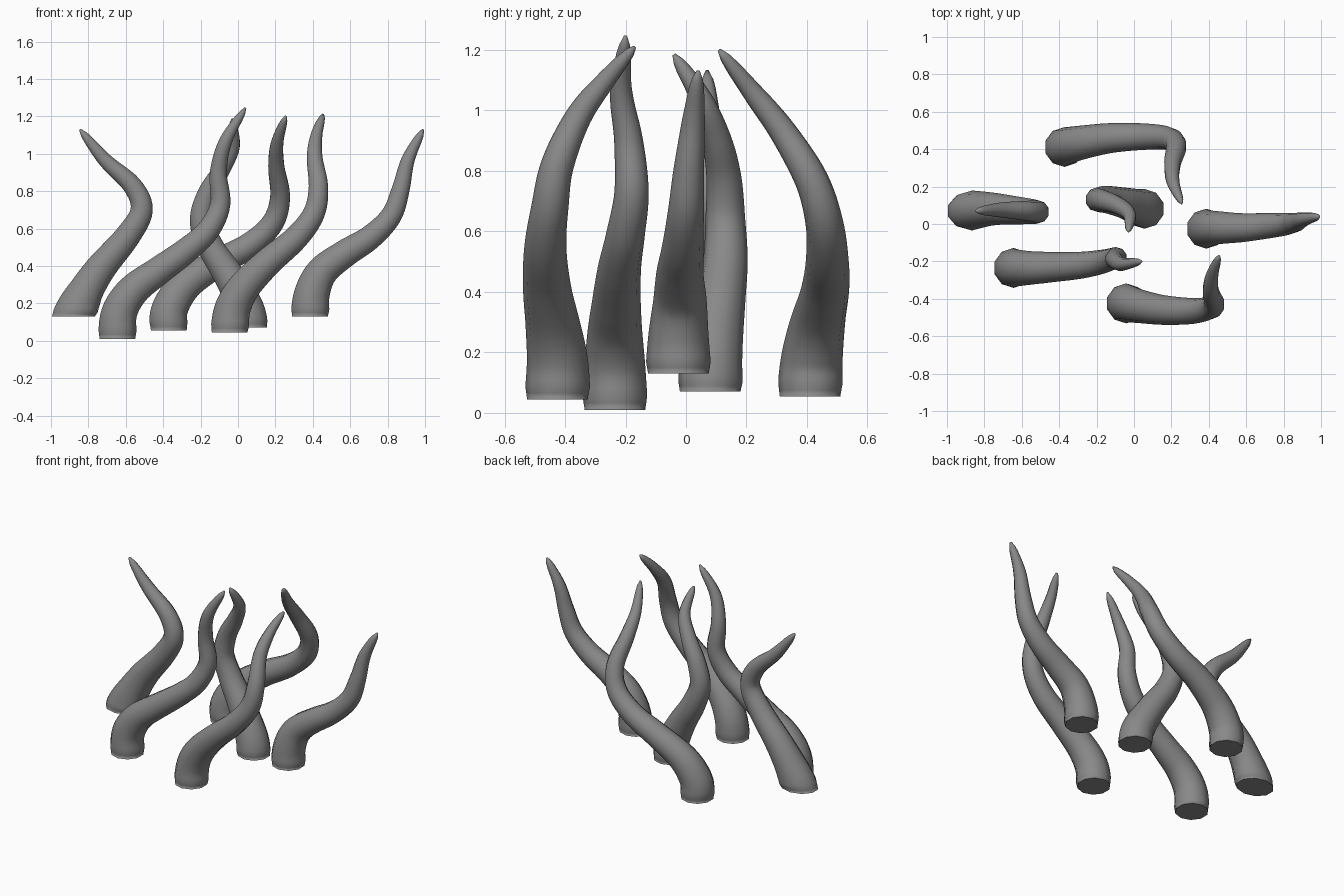
import bpy, bmesh, math
from mathutils import Vector

if "Cube" in bpy.data.objects:
    bpy.data.objects.remove(bpy.data.objects["Cube"])

SIDES, STEPS = 10, 6
# thickness along the length: (fraction, radius)
PROFILE = [(0, .1), (.03, .107), (.1, .1), (.2, .089), (.3, .08), (.5, .066),
           (.7, .052), (.85, .038), (.95, .025), (.985, .016), (1, .006)]

grey = bpy.data.materials.new("dark_grey")
grey.diffuse_color = (.25, .25, .25, 1)
grey.use_nodes = True
grey.node_tree.nodes["Principled BSDF"].inputs["Base Color"].default_value = grey.diffuse_color


def radius(t):
    for (a, ra), (b, rb) in zip(PROFILE, PROFILE[1:]):
        if t <= b:
            return ra + (rb - ra) * (t - a) / (b - a)
    return PROFILE[-1][1]


def spline(pts):
    # Catmull-Rom curve through the path points
    p = [Vector(v) for v in pts]
    p = [p[0] * 2 - p[1]] + p + [p[-1] * 2 - p[-2]]
    out = []
    for i in range(1, len(p) - 2):
        a, b, c, d = p[i - 1:i + 3]
        for k in range(STEPS):
            t = k / STEPS
            out.append((b * 2 + (c - a) * t + (a * 2 - b * 5 + c * 4 - d) * t * t
                        + (b * 3 - a - c * 3 + d) * t ** 3) / 2)
    return out + [p[-2]]


def tentacle(name, pts, foot=1.0):
    path = spline(pts)
    n = len(path)
    dist = [0]
    for a, b in zip(path, path[1:]):
        dist.append(dist[-1] + (b - a).length)
    bm = bmesh.new()
    rings = []
    up = Vector((0, 0, 1))
    for i, c in enumerate(path):
        t = dist[i] / dist[-1]
        tan = (path[min(i + 1, n - 1)] - path[max(i - 1, 0)]).normalized()
        # the foot is cut level, then the rings turn to follow the path
        tan = up.lerp(tan, min(1, t / .13)).normalized()
        v = Vector((0, 1, 0))
        v = (v - tan * v.dot(tan)).normalized()
        u = v.cross(tan)
        r = radius(t)
        wide = 1 + (foot - 1) * max(0, 1 - t / .13)
        rings.append([bm.verts.new(c + r * (u * wide * math.cos(w) + v * math.sin(w)))
                      for w in (2 * math.pi * (k + .5) / SIDES for k in range(SIDES))])
    for a, b in zip(rings, rings[1:]):
        for k in range(SIDES):
            j = (k + 1) % SIDES
            bm.faces.new((a[k], a[j], b[j], b[k]))
    # foot cap with an inner ring, and the closed tip
    cap = bm.faces.new(rings[0][::-1])
    bm.faces.new(rings[-1])
    bmesh.ops.inset_region(bm, faces=[cap], thickness=.03)
    bmesh.ops.recalc_face_normals(bm, faces=bm.faces)
    for f in bm.faces:
        f.smooth = True
    me = bpy.data.meshes.new(name)
    bm.to_mesh(me)
    bm.free()
    me.materials.append(grey)
    bpy.context.collection.objects.link(bpy.data.objects.new(name, me))


tentacle("left_tentacle", [
    (-.88, .07, .13), (-.84, .075, .22), (-.74, .08, .38), (-.59, .07, .56),
    (-.515, .065, .7), (-.565, .07, .83), (-.71, .075, .965), (-.845, .07, 1.13)], 1.2)
tentacle("front_left_tentacle", [
    (-.645, -.235, .01), (-.635, -.235, .15), (-.56, -.235, .27), (-.43, -.23, .37),
    (-.28, -.22, .48), (-.16, -.2, .59), (-.095, -.18, .73), (-.105, -.19, .9),
    (-.065, -.215, 1.07), (.04, -.2, 1.245)])
tentacle("back_tentacle", [
    (-.37, .41, .055), (-.365, .415, .17), (-.28, .435, .3), (-.12, .46, .41),
    (.06, .467, .51), (.185, .457, .63), (.225, .415, .77), (.205, .32, .93),
    (.21, .22, 1.06), (.255, .11, 1.2)])
tentacle("centre_tentacle", [
    (.06, .08, .07), (.04, .085, .18), (-.05, .11, .35), (-.145, .13, .5),
    (-.195, .13, .64), (-.165, .125, .78), (-.09, .1, .91), (-.025, .05, 1.04),
    (-.03, -.04, 1.185)])
tentacle("front_tentacle", [
    (-.045, -.425, .045), (-.03, -.425, .17), (.035, -.44, .29), (.16, -.46, .42),
    (.31, -.465, .55), (.405, -.45, .68), (.43, -.425, .82), (.41, -.355, .98),
    (.42, -.265, 1.1), (.455, -.17, 1.21)])
tentacle("right_tentacle", [
    (.385, -.025, .13), (.395, -.025, .25), (.45, -.02, .37), (.57, -.02, .465),
    (.71, -.01, .555), (.82, 0, .67), (.87, .01, .81), (.91, .025, .97),
    (.99, .04, 1.13)])
